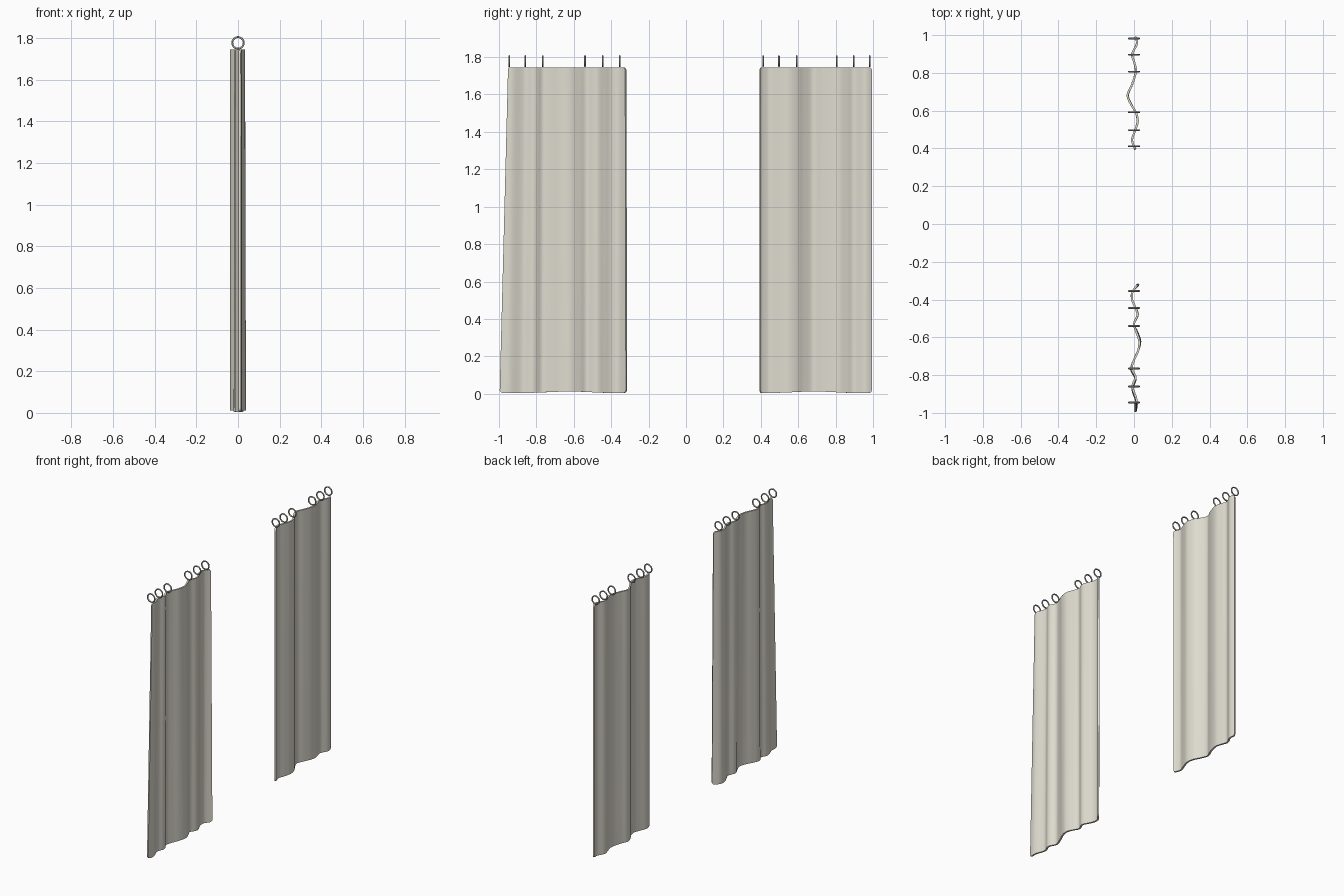
import bpy, bmesh, math
from mathutils import Vector

if "Cube" in bpy.data.objects:
    bpy.data.objects.remove(bpy.data.objects["Cube"])

def material(name, col):
    m = bpy.data.materials.new(name)
    m.diffuse_color = (*col, 1)
    m.use_nodes = True
    m.node_tree.nodes["Principled BSDF"].inputs["Base Color"].default_value = m.diffuse_color
    return m

cloth = material("warm white cloth", (0.74, 0.715, 0.63))
metal = material("grey metal", (0.45, 0.45, 0.43))
TOP, NU, NV = 1.745, 72, 30

def smooth_path(pts, t):
    """Catmull-Rom through (y, x) fold points, t in 0..1"""
    s = t * (len(pts) - 1)
    i = min(int(s), len(pts) - 2)
    f = s - i
    p = [Vector(pts[max(0, min(len(pts) - 1, k))]) for k in (i - 1, i, i + 1, i + 2)]
    return 0.5 * (2 * p[1] + (p[2] - p[0]) * f + (2 * p[0] - 5 * p[1] + 4 * p[2] - p[3]) * f * f
                  + (3 * p[1] - p[0] - 3 * p[2] + p[3]) * f ** 3)

def curtain(name, top, bottom):
    bm = bmesh.new()
    rows = []
    for j in range(NV + 1):
        v = j / NV
        v = v * v * (3 - 2 * v)          # denser rows near the hems
        row = []
        for i in range(NU + 1):
            u = i / NU
            p = smooth_path(bottom, u).lerp(smooth_path(top, u), v)
            # rounded corners and a gently lifted hem
            edge = min(u, 1 - u)
            r = 0.014 * max(0, 1 - edge / 0.03) ** 2
            z0 = 0.004 + r + 0.008 * math.sin(math.pi * u) ** 4
            z1 = TOP - r
            row.append(bm.verts.new((p.y, p.x, z0 + (z1 - z0) * v)))
        rows.append(row)
    for a, b in zip(rows, rows[1:]):
        for i in range(NU):
            bm.faces.new((a[i], a[i + 1], b[i + 1], b[i]))
    me = bpy.data.meshes.new(name)
    bm.to_mesh(me)
    bm.free()
    ob = bpy.data.objects.new(name, me)
    bpy.context.collection.objects.link(ob)
    me.materials.append(cloth)
    mod = ob.modifiers.new("thickness", 'SOLIDIFY')
    mod.thickness, mod.offset = 0.011, 0
    bpy.ops.object.select_all(action='DESELECT')
    bpy.context.view_layer.objects.active = ob
    ob.select_set(True)
    bpy.ops.object.modifier_apply(modifier=mod.name)
    bpy.ops.object.shade_smooth_by_angle(angle=math.radians(50))

# Fold lines as (y, x) points, top hem and bottom hem
left_top = [(-.95, .008), (-.925, .012), (-.86, -.008), (-.81, .008), (-.765, -.012), (-.72, 0),
            (-.67, .022), (-.62, .028), (-.57, .012), (-.53, 0), (-.48, .018), (-.44, .006),
            (-.40, -.01), (-.36, -.008), (-.322, .018)]
left_bottom = [(-.995, .008), (-.945, .014), (-.875, -.008), (-.82, .008), (-.77, -.015), (-.72, 0),
               (-.67, .022), (-.62, .033), (-.57, .016), (-.53, 0), (-.48, .02), (-.44, .006),
               (-.40, -.01), (-.36, -.008), (-.318, .026)]
right_top = [(.395, .008), (.42, -.004), (.45, -.01), (.50, .008), (.545, .02), (.59, .01),
             (.63, -.014), (.68, -.034), (.73, -.014), (.78, .004), (.82, .01), (.86, 0),
             (.90, -.01), (.955, .016), (.992, .008)]
right_bottom = [(y, x * .95) for y, x in right_top]
curtain("left_curtain", left_top, left_bottom)
curtain("right_curtain", right_top, right_bottom)

# Hanging rings along the top hems
for side, ys in (("left", (-.945, -.86, -.765, -.54, -.445, -.355)),
                 ("right", (.412, .497, .592, .807, .897, .982))):
    for n, y in enumerate(ys):
        bpy.ops.mesh.primitive_torus_add(location=(0, y, 1.778), rotation=(math.pi / 2, 0, 0),
                                         major_radius=.0275, minor_radius=.0045,
                                         major_segments=32, minor_segments=10)
        ob = bpy.context.object
        ob.name = f"{side}_ring_{n + 1}"
        ob.data.materials.append(metal)
        bpy.ops.object.shade_smooth()
